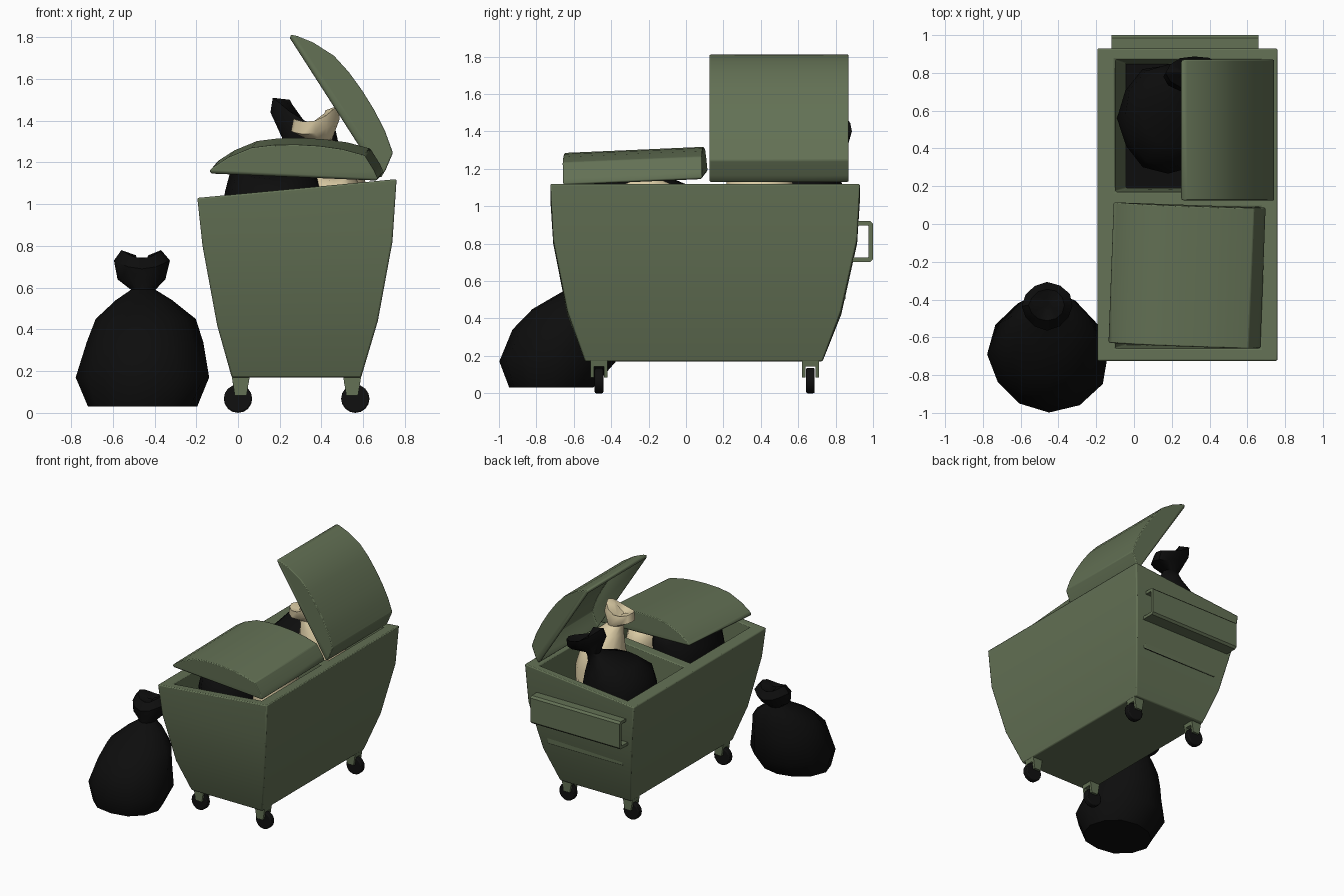
import bpy, bmesh, math, random
from mathutils import Vector

if "Cube" in bpy.data.objects:
    bpy.data.objects.remove(bpy.data.objects["Cube"])

random.seed(4)


def material(name, rgb):
    m = bpy.data.materials.new(name)
    m.diffuse_color = (*rgb, 1)
    m.use_nodes = True
    m.node_tree.nodes["Principled BSDF"].inputs["Base Color"].default_value = m.diffuse_color
    return m


GREEN = material("bin_green", (0.125, 0.165, 0.09))
BLACK = material("bag_black", (0.004, 0.004, 0.004))
CREAM = material("bag_cream", (0.72, 0.61, 0.38))
RUBBER = material("wheel_black", (0.005, 0.005, 0.005))


def finish(bm, name, mats, angle=35, bevel=0, solid=0):
    bmesh.ops.recalc_face_normals(bm, faces=bm.faces)
    me = bpy.data.meshes.new(name)
    bm.to_mesh(me)
    bm.free()
    ob = bpy.data.objects.new(name, me)
    bpy.context.collection.objects.link(ob)
    for m in mats:
        me.materials.append(m)
    bpy.ops.object.select_all(action='DESELECT')
    ob.select_set(True)
    bpy.context.view_layer.objects.active = ob
    bpy.ops.object.shade_smooth_by_angle(angle=math.radians(angle))
    if solid:
        s = ob.modifiers.new("shell", 'SOLIDIFY')
        s.thickness, s.offset = solid, -1
    if bevel:
        b = ob.modifiers.new("soft_edges", 'BEVEL')
        b.width, b.segments = bevel, 2
        b.limit_method, b.angle_limit = 'ANGLE', math.radians(40)
    return ob


def prism(profile, lo, hi, axis='y', bm=None):
    """Extrude a closed profile along x or y."""
    bm = bm or bmesh.new()
    put = (lambda p, t: (p[0], t, p[1])) if axis == 'y' else (lambda p, t: (t, p[0], p[1]))
    a = [bm.verts.new(put(p, lo)) for p in profile]
    b = [bm.verts.new(put(p, hi)) for p in profile]
    bm.faces.new(a)
    bm.faces.new(b[::-1])
    for i in range(len(a)):
        j = (i + 1) % len(a)
        bm.faces.new((a[i], a[j], b[j], b[i]))
    return bm


def bridge(bm, rings):
    for a, b in zip(rings, rings[1:]):
        for i in range(len(a)):
            j = (i + 1) % len(a)
            bm.faces.new((a[i], a[j], b[j], b[i]))


# Container body: tapered loft with two open wells in the sloping top
bm = bmesh.new()
levels = [(-0.03, 0.59, -0.54, 0.73, 0.17, 0.17), (-0.10, 0.67, -0.635, 0.83, 0.42, 0.44),
          (-0.17, 0.74, -0.71, 0.915, 0.80, 0.82), (-0.195, 0.76, -0.725, 0.93, 1.03, 1.12)]
rings = [[bm.verts.new(p) for p in ((x0, y0, zl), (x1, y0, zr), (x1, y1, zr), (x0, y1, zl))]
         for x0, x1, y0, y1, zl, zr in levels]
bridge(bm, rings)
bm.faces.new(rings[0][::-1])
bm.faces.new(rings[-1])
bm.normal_update()
for co, no in [((-0.10, 0, 0), (1, 0, 0)), ((0.67, 0, 0), (1, 0, 0))] + \
        [((0, y, 0), (0, 1, 0)) for y in (-0.66, 0.09, 0.17, 0.87)]:
    bm.normal_update()
    top = [f for f in bm.faces if f.normal.z > 0.9]
    geom = list({e for f in top for e in f.edges} | {v for f in top for v in f.verts}) + top
    bmesh.ops.bisect_plane(bm, geom=geom, plane_co=co, plane_no=no)
bm.normal_update()
wells = []
for f in bm.faces:
    c = f.calc_center_median()
    if f.normal.z > 0.9 and -0.1 < c.x < 0.67 and (-0.66 < c.y < 0.09 or 0.17 < c.y < 0.87):
        wells.append(f)
for f in bmesh.ops.extrude_discrete_faces(bm, faces=wells)['faces']:
    c = f.calc_center_median()
    for v in f.verts:
        v.co = Vector((c.x + (v.co.x - c.x) * 0.86, c.y + (v.co.y - c.y) * 0.95, 0.5))
    f.material_index = 1
finish(bm, "container_body", [GREEN, BLACK], bevel=0.008)

# Curved hollow lids, hinge at local origin
LID = [(0, 0), (0.02, 0.04), (0.07, 0.112), (0.18, 0.136), (0.29, 0.146), (0.40, 0.147),
       (0.51, 0.14), (0.613, 0.122), (0.72, 0.072), (0.79, 0.022), (0.81, 0)]


def lid(name, loc, rot):
    bm = prism([(-u, v) for u, v in LID], -0.3725, 0.3725)
    bm.faces.ensure_lookup_table()
    under = [f for f in bm.faces if len(f.verts) == 4 and all(abs(v.co.z) < 1e-5 for v in f.verts)]
    bmesh.ops.recalc_face_normals(bm, faces=bm.faces)
    bmesh.ops.delete(bm, geom=under, context='FACES')
    ob = finish(bm, name, [GREEN], bevel=0.006, solid=0.025)
    ob.location = loc
    ob.rotation_euler = [math.radians(a) for a in rot]


lid("front_lid", (0.685, -0.285, 1.135), (2.5, 2.8, -2))
lid("rear_lid_open", (0.685, 0.4975, 1.127), (0, 57.7, 0))

# Folded push handle on the back end
HANDLE = [(0.90, 0.92), (0.985, 0.92), (1.0, 0.905), (1.0, 0.717), (0.985, 0.702), (0.87, 0.702),
          (0.87, 0.725), (0.972, 0.725), (0.977, 0.73), (0.977, 0.89), (0.972, 0.897), (0.90, 0.897)]
finish(prism(HANDLE, -0.12, 0.66, 'x'), "push_handle", [GREEN])

# Casters: forked bracket and wheel
for x, end in ((0.0, "left"), (0.562, "right")):
    for y, side in ((-0.465, "front"), (0.665, "back")):
        bx = x + (0.013 if x == 0 else -0.015)
        leg = [(bx - 0.043, 0.175), (bx + 0.043, 0.175), (bx + 0.028, 0.083), (bx - 0.028, 0.083)]
        crown = [(bx - 0.043, 0.175), (bx + 0.043, 0.175), (bx + 0.038, 0.142), (bx - 0.038, 0.142)]
        bm = prism(leg, y - 0.045, y - 0.027)
        prism(leg, y + 0.027, y + 0.045, bm=bm)
        prism(crown, y - 0.027, y + 0.027, bm=bm)
        finish(bm, f"caster_bracket_{side}_{end}", [GREEN])
        disc = [(x + 0.068 * math.cos(math.tau * i / 16), 0.068 + 0.068 * math.sin(math.tau * i / 16))
                for i in range(16)]
        finish(prism(disc, y - 0.023, y + 0.023), f"wheel_{side}_{end}", [RUBBER], bevel=0.008)


# Rubbish bags: lumpy ring lofts (cx, cy, z, rx, ry), ending in a dented tuft
def bag(name, mat, sections, tilt=0, n=12, lump=0.04):
    bm = bmesh.new()
    rings = []
    for k, (cx, cy, z, rx, ry) in enumerate(sections):
        ring = []
        tuft = k >= len(sections) - 3
        for i in range(n):
            a = math.tau * i / n
            r = 1 + random.uniform(-lump, lump)
            dz = (0.02 * math.cos(2 * a) - tilt * math.cos(a)) if tuft else 0
            ring.append(bm.verts.new((cx + rx * r * math.cos(a), cy + ry * r * math.sin(a), z + dz)))
        rings.append(ring)
    bridge(bm, rings)
    bm.faces.new(rings[0][::-1])
    bm.faces.new(rings[-1])
    finish(bm, name, [mat], angle=45)


bag("loose_bag", BLACK, [
    (-0.45, -0.72, 0.03, 0.26, 0.23), (-0.45, -0.69, 0.17, 0.32, 0.305),
    (-0.45, -0.645, 0.34, 0.275, 0.275), (-0.445, -0.60, 0.45, 0.235, 0.225),
    (-0.445, -0.53, 0.54, 0.135, 0.14), (-0.455, -0.48, 0.59, 0.06, 0.065),
    (-0.46, -0.45, 0.64, 0.115, 0.10), (-0.46, -0.435, 0.71, 0.135, 0.125),
    (-0.46, -0.43, 0.76, 0.095, 0.085), (-0.46, -0.43, 0.735, 0.03, 0.03)])

bag("rear_black_bag", BLACK, [
    (0.18, 0.56, 0.75, 0.24, 0.27), (0.18, 0.56, 0.95, 0.26, 0.29),
    (0.19, 0.57, 1.08, 0.24, 0.27), (0.21, 0.61, 1.17, 0.17, 0.20),
    (0.26, 0.70, 1.24, 0.09, 0.10), (0.29, 0.75, 1.28, 0.06, 0.05),
    (0.32, 0.78, 1.35, 0.16, 0.09), (0.32, 0.80, 1.42, 0.15, 0.09),
    (0.30, 0.80, 1.41, 0.05, 0.03)], tilt=0.07)

bag("rear_cream_bag", CREAM, [
    (0.45, 0.40, 0.75, 0.18, 0.20), (0.45, 0.40, 1.00, 0.19, 0.20),
    (0.45, 0.39, 1.14, 0.15, 0.17), (0.42, 0.35, 1.25, 0.10, 0.11),
    (0.39, 0.32, 1.31, 0.06, 0.06), (0.37, 0.30, 1.36, 0.115, 0.09),
    (0.37, 0.29, 1.42, 0.105, 0.085), (0.38, 0.29, 1.40, 0.04, 0.03)], tilt=-0.03)

bag("front_black_bag", BLACK, [
    (0.17, -0.28, 0.75, 0.22, 0.28), (0.17, -0.28, 0.95, 0.255, 0.30),
    (0.17, -0.27, 1.06, 0.24, 0.29), (0.17, -0.25, 1.14, 0.20, 0.24),
    (0.17, -0.22, 1.17, 0.12, 0.14), (0.17, -0.22, 1.18, 0.05, 0.05)])

bag("front_cream_bag", CREAM, [
    (0.47, -0.20, 0.75, 0.13, 0.22), (0.47, -0.20, 1.00, 0.13, 0.22),
    (0.46, -0.20, 1.08, 0.12, 0.20), (0.46, -0.20, 1.13, 0.09, 0.14),
    (0.46, -0.20, 1.15, 0.04, 0.05)])
